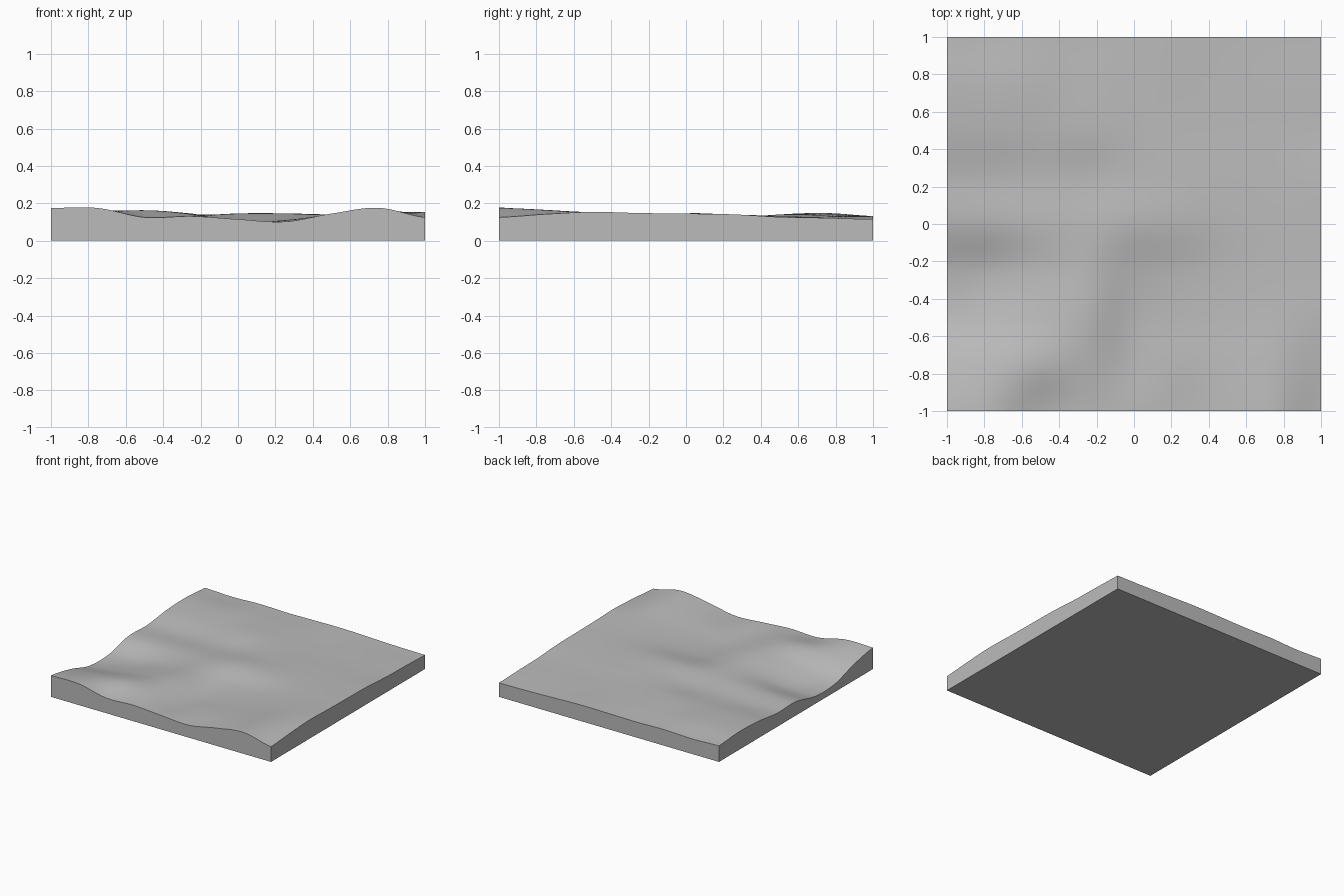
import bpy
import bmesh
import math

cube = bpy.data.objects.get("Cube")
if cube:
    bpy.data.objects.remove(cube, do_unlink=True)

SEGMENTS = 80

# Terrain heights in thousandths: rows run front to back, columns run along x
CONTROL_HEIGHTS = [
    [175, 175, 125, 131, 115, 102, 145, 176, 125],
    [132, 150, 163, 143, 98, 110, 140, 165, 142],
    [65, 88, 130, 145, 92, 105, 130, 150, 154],
    [62, 68, 110, 135, 108, 114, 130, 143, 148],
    [115, 118, 127, 134, 145, 145, 140, 142, 145],
    [113, 112, 115, 119, 135, 140, 138, 138, 141],
    [140, 138, 133, 140, 136, 133, 131, 130, 127],
    [148, 143, 140, 137, 134, 131, 128, 125, 122],
    [132, 124, 132, 127, 130, 132, 125, 118, 115],
]


def spline(values, position):
    """Smooth curve through evenly spaced values, position from -1 to 1."""
    last = len(values) - 1
    t = min(max((position + 1) / 2 * last, 0), last)
    i = min(math.floor(t), last - 1)
    t -= i
    before = values[max(i - 1, 0)]
    start, end = values[i], values[i + 1]
    after = values[min(i + 2, last)]
    slope_in, slope_out = (end - before) / 2, (after - start) / 2
    ease = t * t * (3 - 2 * t)
    return (start + (end - start) * ease
            + slope_in * t * (1 - t) ** 2
            - slope_out * t * t * (1 - t))


def ground_height(x, y):
    return spline([spline(row, x) for row in CONTROL_HEIGHTS], y) / 1000


def make_material(name, colour):
    material = bpy.data.materials.new(name)
    material.use_nodes = True
    material.diffuse_color = colour
    for node in material.node_tree.nodes:
        if node.type == "BSDF_PRINCIPLED":
            node.inputs["Base Color"].default_value = colour
    return material


# Rolling top surface
bm = bmesh.new()
bmesh.ops.create_grid(bm, x_segments=SEGMENTS, y_segments=SEGMENTS, size=1)
for vert in bm.verts:
    vert.co.z = ground_height(vert.co.x, vert.co.y)

# Straight side walls down to a flat base
rim = [edge for edge in bm.edges if edge.is_boundary]
walls = bmesh.ops.extrude_edge_only(bm, edges=rim)["geom"]
for item in walls:
    if isinstance(item, bmesh.types.BMVert):
        item.co.z = 0
base_edges = [edge for edge in bm.edges if edge.is_boundary]
bmesh.ops.contextual_create(bm, geom=base_edges)
bmesh.ops.recalc_face_normals(bm, faces=bm.faces)

mesh = bpy.data.meshes.new("terrain_slab")
bm.to_mesh(mesh)
bm.free()
slab = bpy.data.objects.new("terrain_slab", mesh)
bpy.context.collection.objects.link(slab)
mesh.materials.append(make_material("stone grey", (0.5, 0.5, 0.5, 1)))

# Smooth hills, crisp slab edges
bpy.context.view_layer.objects.active = slab
slab.select_set(True)
bpy.ops.object.shade_smooth_by_angle(angle=math.radians(35))
